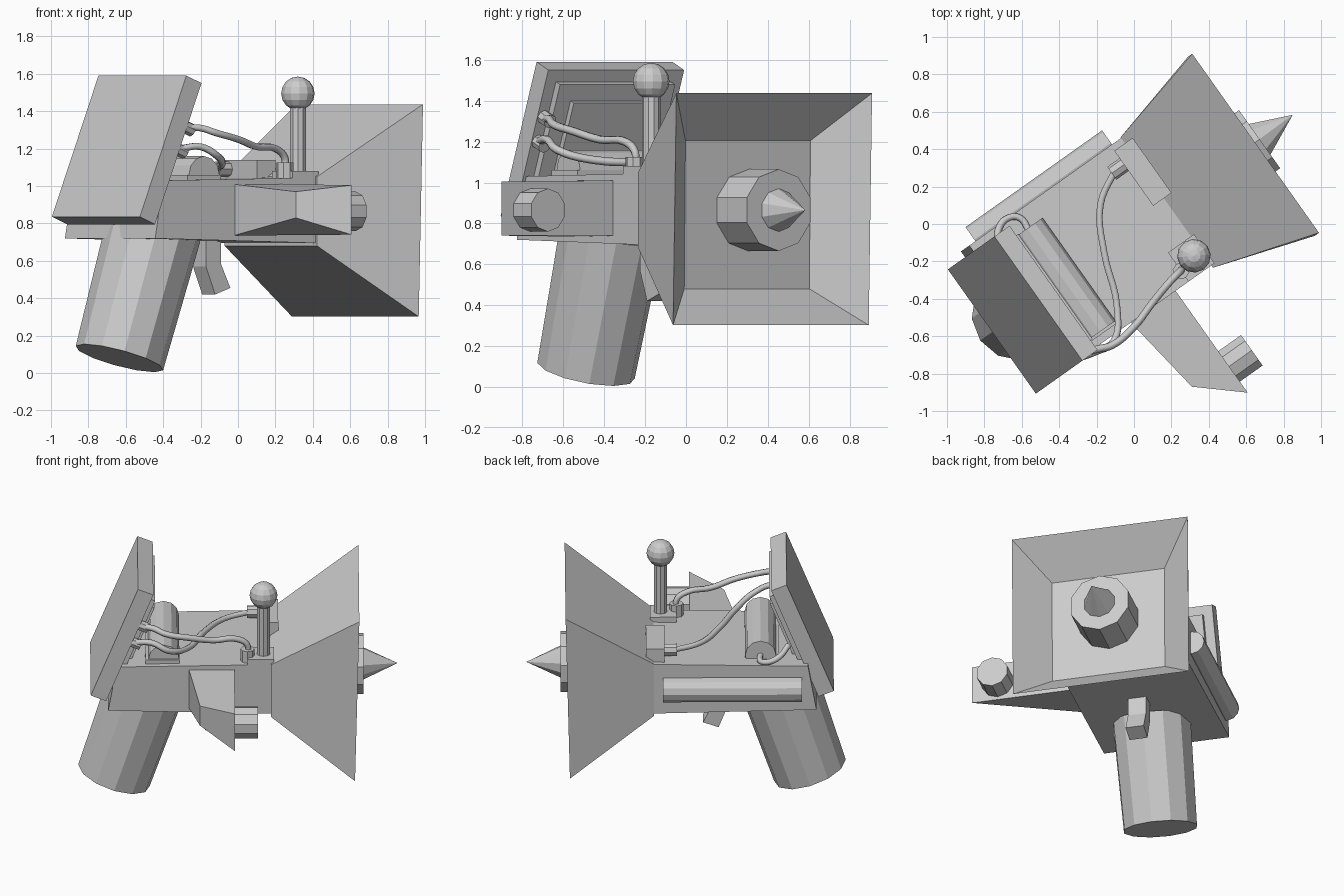
import bpy, bmesh, math
from mathutils import Matrix, Vector

if "Cube" in bpy.data.objects:
    bpy.data.objects.remove(bpy.data.objects["Cube"])

# Local frame: x = forward (muzzle), y = left, z = up; everything is turned about z
TURN = Matrix.Rotation(math.radians(35.3), 4, 'Z')


def finish(name, bm):
    bmesh.ops.recalc_face_normals(bm, faces=bm.faces[:])
    bm.transform(TURN)
    me = bpy.data.meshes.new(name)
    bm.to_mesh(me)
    bm.free()
    ob = bpy.data.objects.new(name, me)
    bpy.context.collection.objects.link(ob)
    return ob


def loft(name, rings):
    """Closed solid through rings of equal point count."""
    bm = bmesh.new()
    loops = [[bm.verts.new(p) for p in r] for r in rings]
    n = len(loops[0])
    for a, b in zip(loops, loops[1:]):
        for i in range(n):
            j = (i + 1) % n
            bm.faces.new((a[i], a[j], b[j], b[i]))
    bm.faces.new(loops[0][::-1])
    bm.faces.new(loops[-1])
    return finish(name, bm)


def rect(x0, x1, y0, y1, z0, z1):
    """Cross-section ring: x0 is the bottom edge position, x1 the top one."""
    return [(x0, y0, z0), (x0, y1, z0), (x1, y1, z1), (x1, y0, z1)]


def box(name, x0, x1, y0, y1, z0, z1):
    return loft(name, [rect(x0, x0, y0, y1, z0, z1), rect(x1, x1, y0, y1, z0, z1)])


def rod(name, a, b, r1, r2=None, sides=10):
    a, b = Vector(a), Vector(b)
    d = b - a
    bm = bmesh.new()
    bmesh.ops.create_cone(bm, cap_ends=True, segments=sides, radius1=r1,
                          radius2=r1 if r2 is None else r2, depth=d.length)
    bm.transform(Matrix.Translation((a + b) / 2) @ d.to_track_quat('Z', 'Y').to_matrix().to_4x4())
    return finish(name, bm)


def cable(name, pts, r=0.02):
    """Round cable along world-space points."""
    cu = bpy.data.curves.new(name, 'CURVE')
    cu.dimensions = '3D'
    cu.bevel_depth = r
    cu.bevel_resolution = 1
    cu.resolution_u = 5
    sp = cu.splines.new('BEZIER')
    sp.bezier_points.add(len(pts) - 1)
    for bp, p in zip(sp.bezier_points, pts):
        bp.co = p
        bp.handle_left_type = bp.handle_right_type = 'AUTO'
    ob = bpy.data.objects.new(name, cu)
    bpy.context.collection.objects.link(ob)
    return ob


# Body with slanted back
loft("body", [rect(-0.84, -0.785, -0.42, 0.415, 0.72, 1.03),
              rect(0.22, 0.22, -0.42, 0.415, 0.695, 1.045)])

# Flared square horn with sunken inner plate
loft("horn", [rect(0.21, 0.21, -0.435, 0.42, 0.68, 1.05),
              rect(0.752, 0.78, -0.61, 0.563, 0.302, 1.437),
              rect(0.55, 0.56, -0.4, 0.35, 0.48, 1.205)])
rod("muzzle", (0.55, -0.018, 0.865), (0.81, -0.018, 0.865), 0.2)
rod("muzzle_spike", (0.80, -0.018, 0.865), (1.03, -0.014, 0.865), 0.11, 0.0)

# Tilted grip and bent trigger
rod("grip", (-0.80, -0.033, 0.08), (-0.575, -0.033, 0.77), 0.243, 0.258, sides=12)
loft("trigger", [[(u, v, z) for u, v, z in ((a, -0.085, za), (a, 0.035, za), (b, 0.035, zb), (b, -0.085, zb))]
                 for a, za, b, zb in ((-0.27, 0.74, -0.17, 0.74), (-0.27, 0.57, -0.17, 0.58),
                                      (-0.21, 0.42, -0.11, 0.455))])

# Side tube on the left
rod("side_tube", (-0.745, 0.425, 0.87), (0.15, 0.425, 0.87), 0.082, sides=12)

# Side fin on the right with a small nozzle
outline = [(-0.025, -0.40, 0.74, 1.01), (-0.025, -1.087, 0.74, 1.005),
           (-0.25, -0.889, 0.83, 0.97), (-0.32, -0.41, 0.735, 1.01)]
loft("side_fin", [[(u, v, lo) for u, v, lo, hi in outline], [(u, v, hi) for u, v, lo, hi in outline]])
rod("fin_nozzle", (-0.05, -0.915, 0.865), (0.124, -0.915, 0.865), 0.105)

# Leaning rear panel: stacked square plates
lean = math.atan2(0.305, 0.755)
up = Vector((math.sin(lean), 0, math.cos(lean)))
out = Vector((math.cos(lean), 0, -math.sin(lean)))
centre = Vector((-0.80, -0.03, 1.213))


def plate(name, half, d0, d1):
    ring = lambda d: [centre + out * d + up * s * half + Vector((0, t * half, 0))
                      for s, t in ((-1, -1), (-1, 1), (1, 1), (1, -1))]
    return loft(name, [ring(d0), ring(d1)])


plate("rear_panel", 0.407, 0.0, 0.107)
plate("panel_frame", 0.345, 0.10, 0.145)
plate("panel_screen", 0.26, 0.14, 0.175)

# Drum lying across the body on its base
rod("drum", (-0.48, -0.365, 1.06), (-0.48, 0.31, 1.06), 0.1, sides=12)
box("drum_base", -0.60, -0.38, -0.38, 0.29, 1.0, 1.06)

# Lever with ball knob
box("lever_base", 0.06, 0.23, -0.42, -0.23, 1.02, 1.08)
rod("lever", (0.163, -0.324, 1.04), (0.163, -0.324, 1.44), 0.045)
bm = bmesh.new()
bmesh.ops.create_uvsphere(bm, u_segments=12, v_segments=8, radius=0.09)
bm.transform(Matrix.Translation((0.163, -0.324, 1.495)))
finish("lever_knob", bm)

# Junction box and cable sockets
box("junction_box", 0.14, 0.26, 0.02, 0.38, 1.03, 1.14)
rod("box_socket", (0.06, 0.29, 1.09), (0.15, 0.29, 1.09), 0.042, sides=8)
rod("body_socket", (0.06, -0.35, 1.03), (0.06, -0.35, 1.125), 0.045, sides=8)
for i, z in enumerate((1.32, 1.2)):
    foot = Vector((-0.64 - (1.32 - z) * 0.4, -0.40, z))
    rod("panel_socket_%d" % (i + 1), foot - out * 0.02, foot + out * 0.06, 0.035, sides=8)

# Cables
cable("cable_upper", [(-0.30, -0.70, 1.31), (-0.20, -0.67, 1.31), (-0.12, -0.65, 1.285), (0.0, -0.55, 1.25),
                      (0.1, -0.42, 1.21), (0.2, -0.3, 1.2), (0.25, -0.25, 1.15), (0.25, -0.25, 1.08)])
cable("cable_lower", [(-0.31, -0.72, 1.2), (-0.2, -0.68, 1.21), (-0.11, -0.63, 1.16), (-0.09, -0.45, 1.11),
                      (-0.16, -0.15, 1.1), (-0.18, 0.1, 1.09), (-0.1, 0.29, 1.09)])
cable("drum_cable", [TURN @ Vector(p) for p in ((-0.66, 0.33, 1.14), (-0.60, 0.40, 1.09), (-0.53, 0.415, 1.06),
                                               (-0.48, 0.38, 1.05), (-0.48, 0.29, 1.06))])
